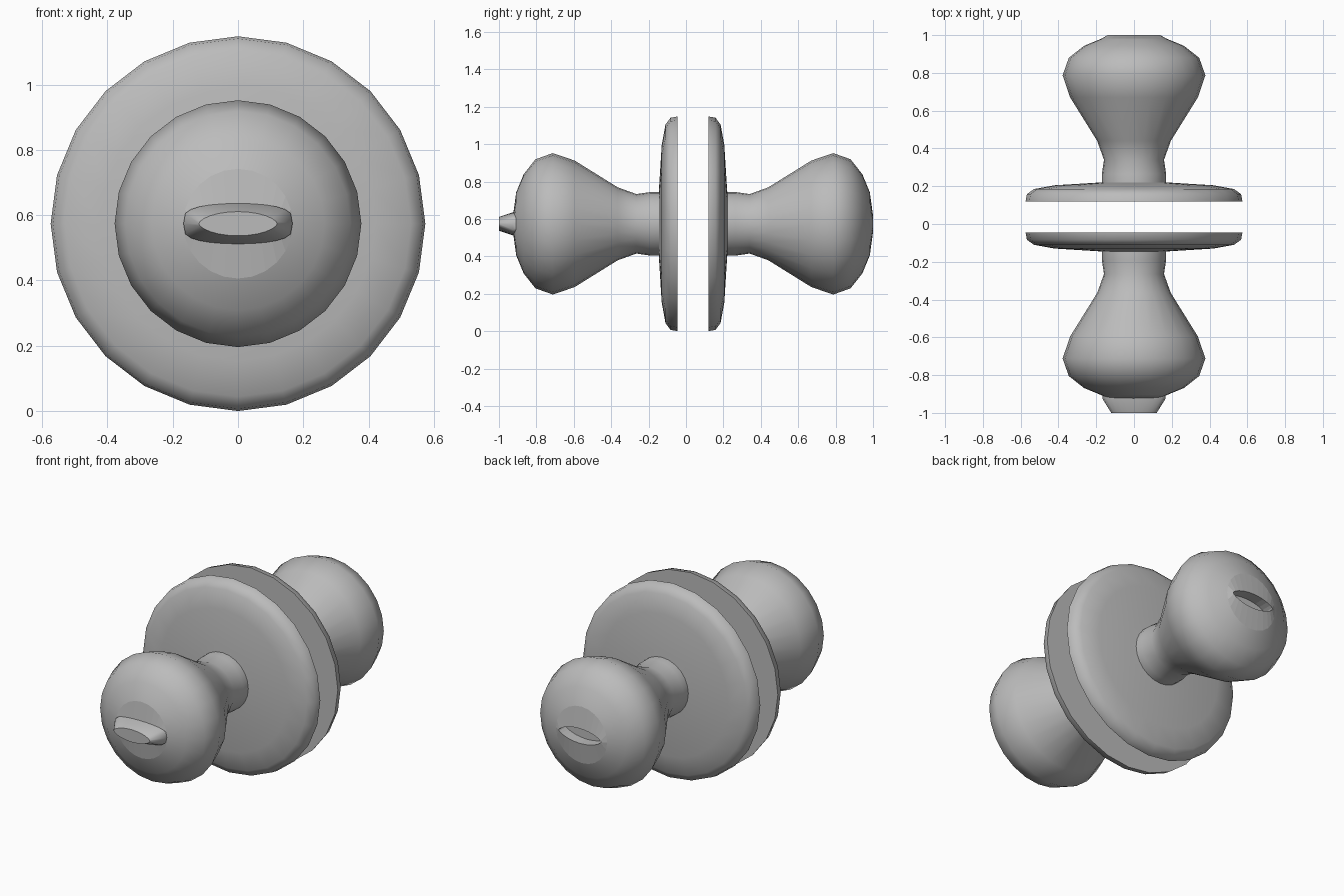
import bpy, bmesh, math

cube = bpy.data.objects.get("Cube")
if cube:
    bpy.data.objects.remove(cube)

AXIS_Z = 0.574      # height of the common axis
MIRROR_Y = 0.0375   # middle of the gap between the two halves
SIDES = 24

metal = bpy.data.materials.new("brushed grey metal")
metal.use_nodes = True
metal.diffuse_color = (0.5, 0.5, 0.5, 1)
metal.node_tree.nodes["Principled BSDF"].inputs["Base Color"].default_value = (0.5, 0.5, 0.5, 1)


def ring(bm, depth, width, height, power, back):
    """Closed loop around the axis; power 1 is an ellipse, above 1 a pointed lens."""
    y = 2 * MIRROR_Y + depth if back else -depth
    verts = []
    for i in range(SIDES):
        a = 2 * math.pi * i / SIDES
        s = math.sin(a)
        z = math.copysign(abs(s) ** power, s) * height if abs(s) > 1e-6 else 0
        verts.append(bm.verts.new((width * math.cos(a), y, AXIS_Z + z)))
    return verts


def loft(name, rings, back=False, flat_from=99, sharp=50):
    """Skin rings of (depth, width, height, power); segments past flat_from are faceted."""
    bm = bmesh.new()
    loops = [ring(bm, *r, back) for r in rings]
    for n, (a, b) in enumerate(zip(loops, loops[1:])):
        for i in range(SIDES):
            j = (i + 1) % SIDES
            f = bm.faces.new((a[i], a[j], b[j], b[i]))
            f.smooth = n < flat_from
    bm.faces.new(loops[0])
    bm.faces.new(loops[-1])
    bmesh.ops.recalc_face_normals(bm, faces=bm.faces)
    for e in bm.edges:
        e.smooth = e.calc_face_angle(0) < math.radians(sharp)
    mesh = bpy.data.meshes.new(name)
    bm.to_mesh(mesh)
    bm.free()
    mesh.materials.append(metal)
    obj = bpy.data.objects.new(name, mesh)
    bpy.context.collection.objects.link(obj)
    return obj


def turned(profile):
    return [(d, r, r, 1) for d, r in profile]


# Profiles as (distance from the middle, radius)
plate = [(.045, .574), (.083, .567), (.11, .53), (.13, .42), (.143, .21), (.147, .15)]
knob = [(.14, .17), (.19, .17), (.265, .159), (.365, .195), (.595, .338), (.712, .378),
        (.805, .345), (.868, .265), (.908, .168)]
lens = (.925, .14, .044, 1.4)
slot_floor = (.86, .14, .044, 1.4)

for side, back in (("front", False), ("back", True)):
    loft(side + "_wall_plate", turned(plate), back)
    # The knob ends in a faceted cap around a lens; the back one has a key slot
    rings = turned(knob) + [lens] + ([slot_floor] if back else [])
    loft(side + "_knob", rings, back, flat_from=len(knob) - 1)

# Tapered thumb turn on the front knob
loft("thumb_turn", [(.895, .167, .062, .5), (.925, .167, .062, .5), (1, .12, .037, 1.2)],
     flat_from=99, sharp=35)
